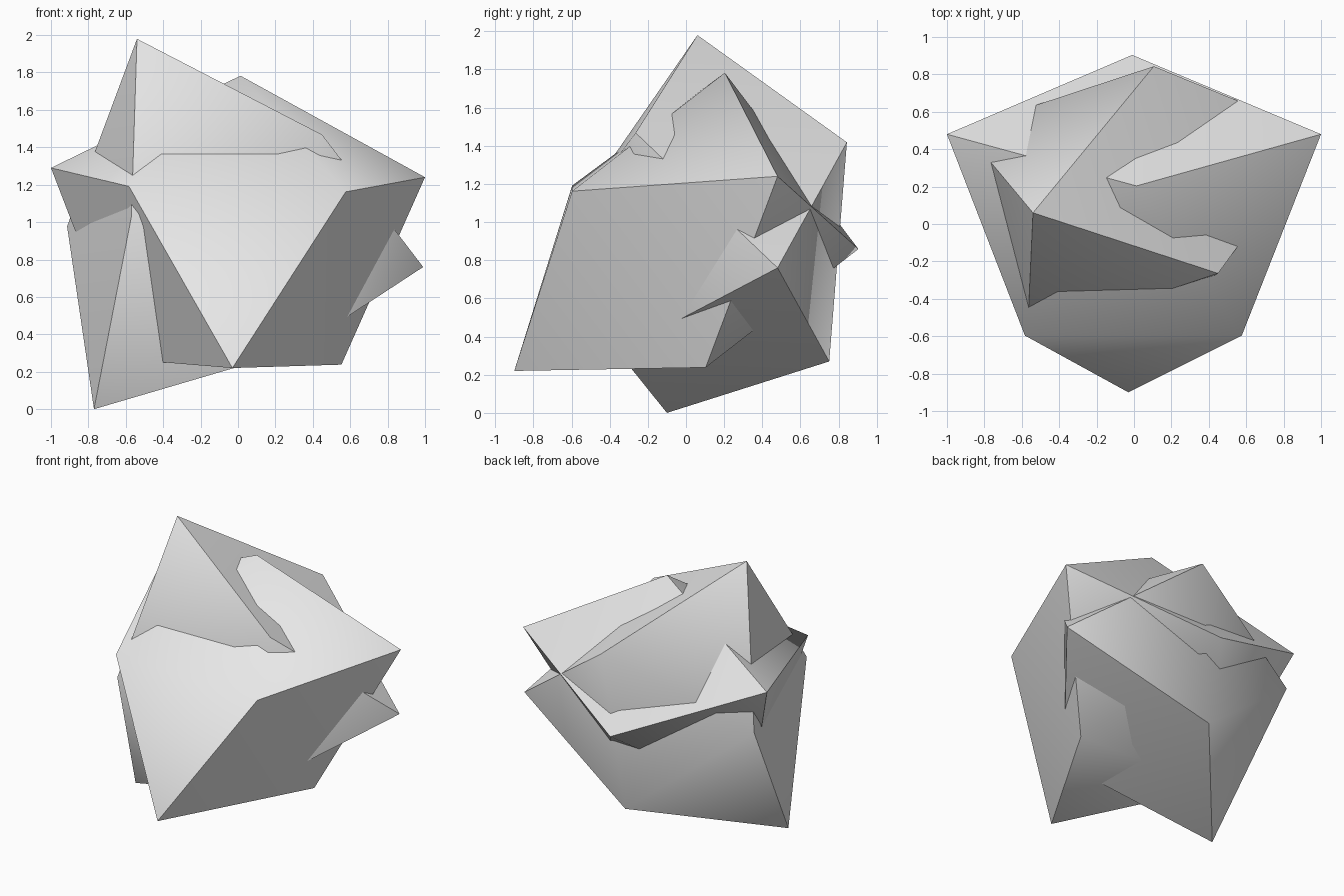
import bpy
import bmesh
import math
from mathutils import Vector

cube = bpy.data.objects.get("Cube")
if cube:
    bpy.data.objects.remove(cube, do_unlink=True)

# Plain light grey
grey = bpy.data.materials.new("light_grey")
grey.use_nodes = True
grey.diffuse_color = (0.8, 0.8, 0.8, 1)
grey.node_tree.nodes["Principled BSDF"].inputs["Base Color"].default_value = (0.8, 0.8, 0.8, 1)

# Ratio of prism corner radius to pyramid tip radius, for unit edges
CORNER = 1 / math.sqrt(3)
TIP = CORNER / 2 + math.sqrt(0.5)


def augmented_prism(name, tips):
    """Triangular prism with a square pyramid on each side, set by its three tips."""
    tips = [Vector(t) for t in tips]
    centre = sum(tips, Vector()) / 3
    axis = (tips[1] - tips[0]).cross(tips[2] - tips[0]).normalized()
    edge = sum((t - centre).length for t in tips) / 3 / TIP
    bm = bmesh.new()
    for tip in tips:
        bm.verts.new(tip)
        corner = centre - (tip - centre).normalized() * edge * CORNER
        for side in (-1, 1):
            bm.verts.new(corner + axis * side * edge / 2)
    bmesh.ops.convex_hull(bm, input=bm.verts)
    bmesh.ops.recalc_face_normals(bm, faces=bm.faces)
    mesh = bpy.data.meshes.new(name)
    bm.to_mesh(mesh)
    bm.free()
    mesh.materials.append(grey)
    obj = bpy.data.objects.new(name, mesh)
    bpy.context.collection.objects.link(obj)
    # Shallow edges are soft, pyramid edges stay sharp
    bpy.ops.object.select_all(action="DESELECT")
    obj.select_set(True)
    bpy.context.view_layer.objects.active = obj
    bpy.ops.object.shade_smooth_by_angle(angle=math.radians(40))
    return obj


# Two equal solids crossing each other
augmented_prism("level_solid", [(-0.03, -0.9, 0.22), (1, 0.48, 1.24), (-1, 0.48, 1.29)])
augmented_prism("tilted_solid", [(-0.54, 0.06, 1.98), (0.99, 0.48, 0.76), (-0.77, -0.1, 0)])
